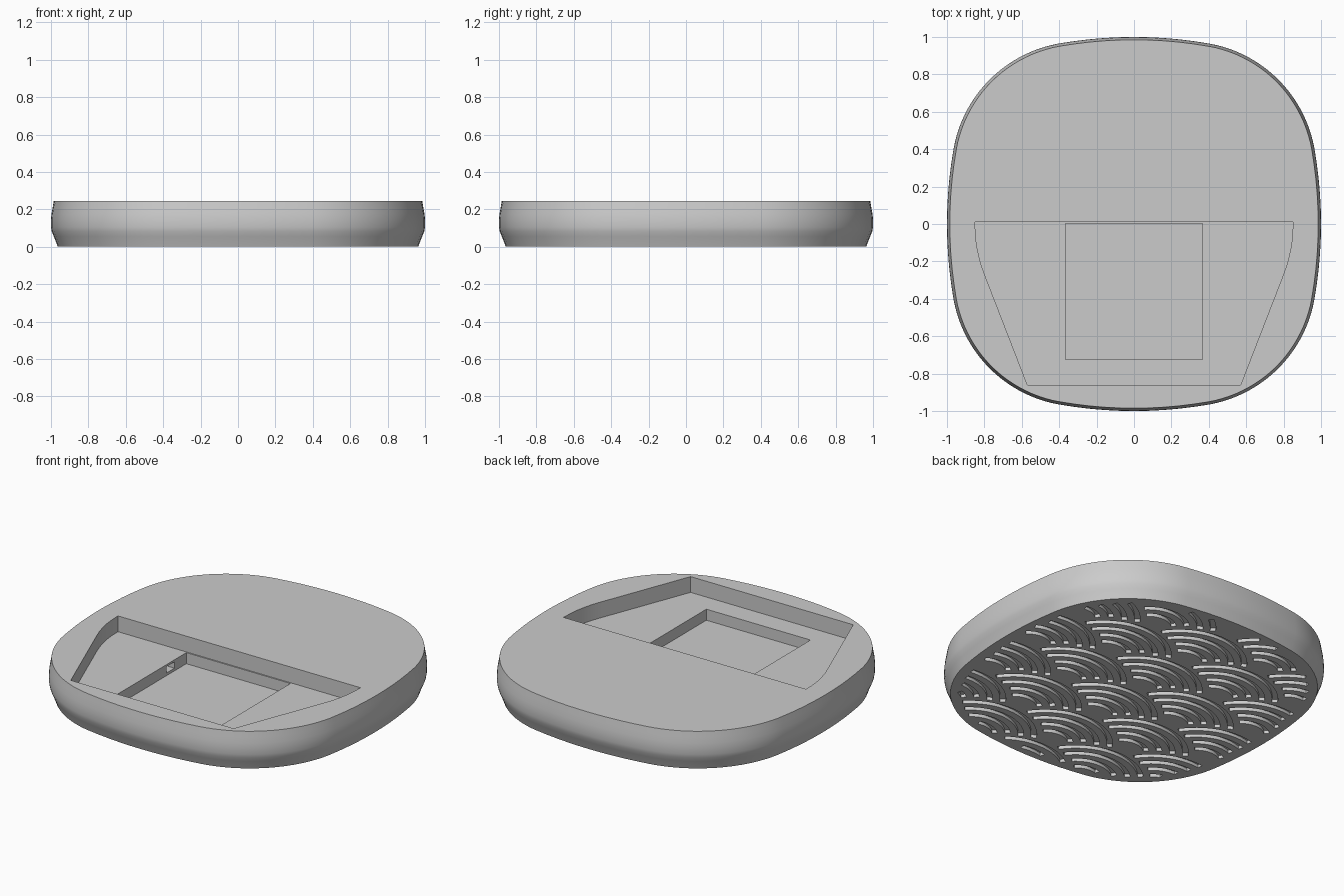
import bpy
import bmesh
from math import sin, cos, atan2, hypot, pi, radians

if "Cube" in bpy.data.objects:
    bpy.data.objects.remove(bpy.data.objects["Cube"])

SIDE_R, CORNER_R, CORNER_C = 2.3, 0.697, 0.279
BEND = radians(10)
FAN = 0.4            # radius of one wave scale

grey = bpy.data.materials.new("plain_grey")
grey.use_nodes = True
grey.diffuse_color = (0.6, 0.6, 0.6, 1)
grey.node_tree.nodes["Principled BSDF"].inputs["Base Color"].default_value = (0.6, 0.6, 0.6, 1)


def make_object(name, bm):
    bmesh.ops.recalc_face_normals(bm, faces=bm.faces)
    mesh = bpy.data.meshes.new(name)
    bm.to_mesh(mesh)
    bm.free()
    mesh.materials.append(grey)
    ob = bpy.data.objects.new(name, mesh)
    bpy.context.collection.objects.link(ob)
    return ob


def loft(bm, rings):
    """Closed solid through rings of equal point count."""
    loops = [[bm.verts.new(p) for p in ring] for ring in rings]
    n = len(loops[0])
    for a, b in zip(loops, loops[1:]):
        for i in range(n):
            j = (i + 1) % n
            bm.faces.new((a[i], a[j], b[j], b[i]))
    bm.faces.new(loops[0][::-1])
    bm.faces.new(loops[-1])


def prism(name, outline, z0, z1):
    bm = bmesh.new()
    loft(bm, [[(x, y, z) for x, y in outline] for z in (z0, z1)])
    return make_object(name, bm)


def box(name, x0, x1, y0, y1, z0, z1):
    return prism(name, [(x0, y0), (x1, y0), (x1, y1), (x0, y1)], z0, z1)


def cushion_ring(offset, z):
    """Soft square: four shallow arcs joined by four tight corner arcs."""
    ring = []
    for k in range(4):
        mid = k * pi / 2
        for i in range(10):
            t = mid - BEND + 2 * BEND * i / 10
            r, c = SIDE_R + offset, 1 - SIDE_R
            ring.append((c * cos(mid) + r * cos(t), c * sin(mid) + r * sin(t), z))
        for i in range(22):
            t = mid + BEND + (pi / 2 - 2 * BEND) * i / 22
            d, m = CORNER_C * 2 ** 0.5, mid + pi / 4
            r = CORNER_R + offset
            ring.append((d * cos(m) + r * cos(t), d * sin(m) + r * sin(t), z))
    return ring


def inside_cushion(x, y, margin):
    x, y = abs(x), abs(y)
    for a, b in ((x, y), (y, x)):
        if hypot(a, b + SIDE_R - 1) > SIDE_R - margin:
            return False
    u, v = x - CORNER_C, y - CORNER_C
    if u > 0 and v > 0 and BEND < atan2(v, u) < pi / 2 - BEND:
        return hypot(u, v) < CORNER_R - margin
    return True


# Body with rounded, slightly tapering rim
bm = bmesh.new()
profile = [(-0.036, 0), (-0.027, 0.025), (-0.015, 0.055), (-0.004, 0.082), (0, 0.105),
           (0, 0.145), (-0.003, 0.175), (-0.009, 0.21), (-0.015, 0.245)]
loft(bm, [cushion_ring(o, z) for o, z in profile])
body = make_object("base_body", bm)

# Pocket, deeper square well and small side port
half = [(0.85, 0.012), (0.848, -0.05), (0.842, -0.11), (0.83, -0.17),
        (0.815, -0.225), (0.795, -0.28), (0.57, -0.86)]
pocket = prism("pocket_cutter", half + [(-x, y) for x, y in half[::-1]], 0.145, 0.4)
well = box("well_cutter", -0.365, 0.365, -0.725, 0.004, 0.075, 0.3)
port = box("port_cutter", -0.43, -0.3, -0.195, -0.115, 0.092, 0.132)

# Engraved wave scales under the base
waves = bmesh.new()


def groove(cx, cy, radius, angles, width=0.032, depth=0.02):
    rings = []
    for t in angles:
        ring = []
        for dr, z in ((-1, -depth), (1, -depth), (1, depth), (-1, depth)):
            r = radius + dr * width / 2
            ring.append((cx + r * cos(t), cy + r * sin(t), z))
        rings.append(ring)
    loft(waves, rings)


def hidden(dx, dy):
    """True where a scale is covered by the scales in front of it."""
    fronts = ((-1, -0.5), (1, -0.5), (0, -1), (-1, -1.5), (1, -1.5))
    return any(hypot(dx - a * FAN, dy - b * FAN) < FAN + 0.012 for a, b in fronts)


def scale(cx, cy):
    for radius in (0.375, 0.3, 0.225, 0.15):
        steps = int(2 * pi * radius / 0.022)
        run = []
        for i in range(steps + 1):
            t = -pi / 2 + 2 * pi * i / steps
            dx, dy = radius * cos(t), radius * sin(t)
            if not hidden(dx, dy) and inside_cushion(cx + dx, cy + dy, 0.085):
                run.append(t)
                continue
            if len(run) > 2:
                groove(cx, cy, radius, run)
            run = []


for row in range(-7, 7):
    for col in range(-2, 3):
        scale((2 * col + row % 2) * FAN, row * FAN / 2)
wave_cutter = make_object("wave_cutter", waves)

# Cut everything out of the body
bpy.ops.object.select_all(action="DESELECT")
bpy.context.view_layer.objects.active = body
body.select_set(True)
for cutter in (pocket, well, port, wave_cutter):
    cutter.hide_render = True
    mod = body.modifiers.new(cutter.name, "BOOLEAN")
    mod.operation = "DIFFERENCE"
    mod.solver = "MANIFOLD"
    mod.object = cutter
    bpy.ops.object.modifier_apply(modifier=mod.name)
    bpy.data.objects.remove(cutter)
bpy.ops.object.shade_smooth_by_angle(angle=radians(30))
